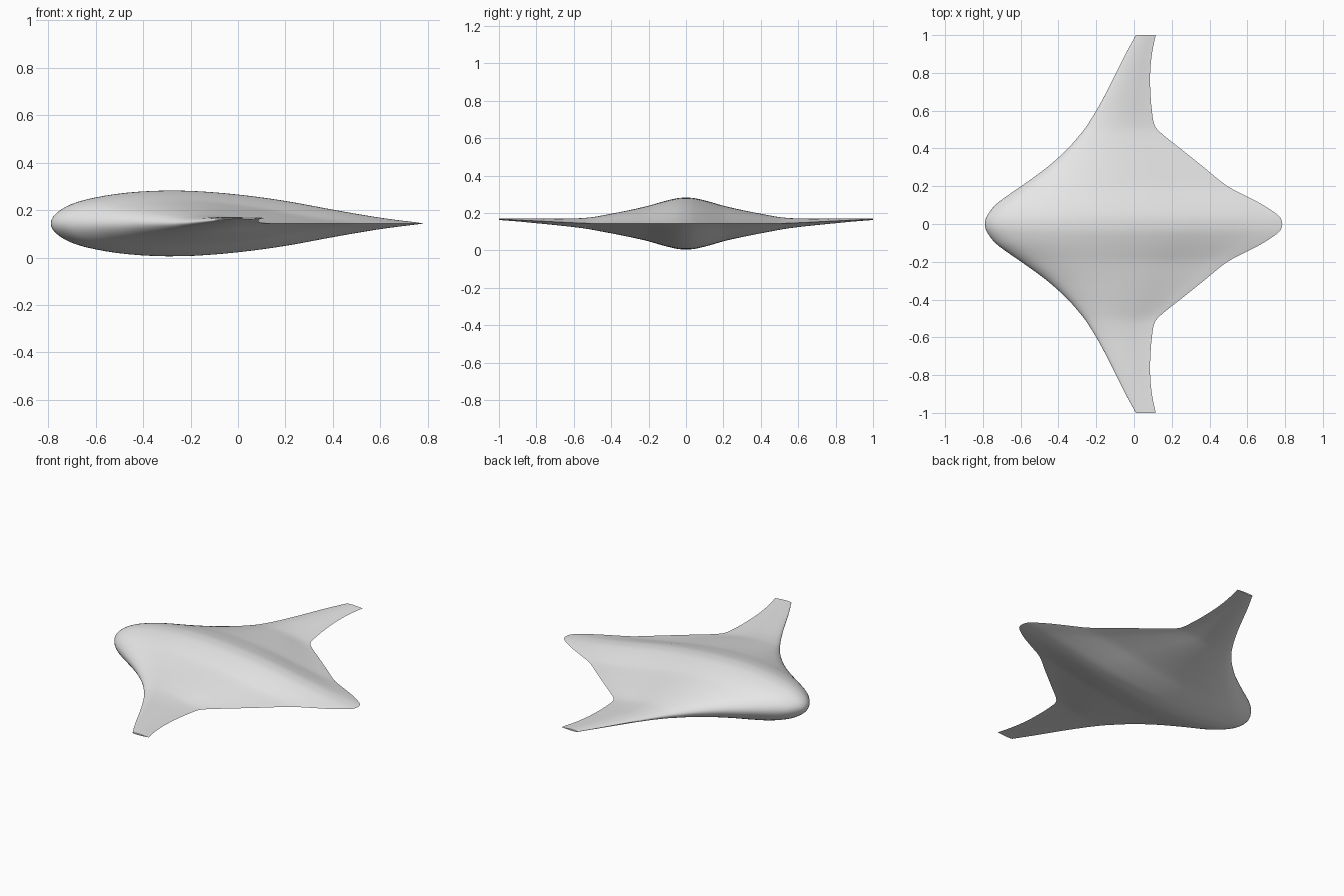
import bpy
import bmesh
import math

default_cube = bpy.data.objects.get("Cube")
if default_cube:
    bpy.data.objects.remove(default_cube, do_unlink=True)

# Half-span stations: span position, leading edge, trailing edge,
# height of the chord line, half thickness as a share of the chord
STATIONS = [
    (0, -.79, .785, .144, .088),
    (.04, -.78, .77, .144, .088),
    (.1, -.735, .685, .144, .087),
    (.15, -.67, .59, .144, .087),
    (.2, -.597, .495, .144, .087),
    (.3, -.46, .37, .144, .087),
    (.4, -.35, .245, .144, .088),
    (.48, -.28, .145, .144, .088),
    (.52, -.25, .11, .145, .086),
    (.6, -.2, .095, .148, .078),
    (.7, -.145, .087, .153, .074),
    (.8, -.095, .086, .158, .068),
    (.9, -.045, .095, .163, .055),
    (1, .01, .115, .167, .04),
]
# Mirrored row, so that the shape runs smoothly across the centre line
STATIONS.insert(0, (-STATIONS[1][0],) + STATIONS[1][1:])

# Aerofoil: chord position and half height divided by the root of that position
AEROFOIL = [(0, 2.55), (.05, 2.5), (.12, 2.28), (.2, 2.08), (.34, 1.715),
            (.5, 1.245), (.63, .857), (.755, .483), (.88, .19), (1, 0)]

SECTIONS_PER_SIDE = 60
POINTS_PER_SURFACE = 40


def slope(table, i, column):
    """Slope of one column at row i, from the neighbouring rows."""
    before = table[max(i - 1, 0)]
    after = table[min(i + 1, len(table) - 1)]
    return (after[column] - before[column]) / (after[0] - before[0])


def smooth_value(table, position, column):
    """Smooth curve through one column of a table."""
    i = 0
    while i < len(table) - 2 and table[i + 1][0] < position:
        i += 1
    start, end = table[i], table[i + 1]
    width = end[0] - start[0]
    t = (position - start[0]) / width
    ease = t * t * (3 - 2 * t)
    return (start[column] * (1 - ease) + end[column] * ease
            + width * slope(table, i, column) * t * (1 - t) ** 2
            - width * slope(table, i + 1, column) * t * t * (1 - t))


def half_height(u):
    return math.sqrt(u) * smooth_value(AEROFOIL, u, 1)


# Closed outline of the aerofoil, from trailing edge over the top and back below
outline = []
for k in range(2 * POINTS_PER_SURFACE):
    angle = math.pi * k / POINTS_PER_SURFACE
    u = (1 + math.cos(angle)) / 2
    side = 1 if k <= POINTS_PER_SURFACE else -1
    outline.append((u, side * half_height(u)))


def add_section(bm, y):
    """One ring of vertices at a span position."""
    lead, trail, height, share = (
        smooth_value(STATIONS, abs(y), column) for column in range(1, 5))
    chord = trail - lead
    return [bm.verts.new((lead + u * chord, y, height + h * share * chord))
            for u, h in outline]


# Blended body and wings, lofted from tip to tip
bm = bmesh.new()
rings = [add_section(bm, j / SECTIONS_PER_SIDE)
         for j in range(-SECTIONS_PER_SIDE, SECTIONS_PER_SIDE + 1)]
count = len(outline)
for near, far in zip(rings, rings[1:]):
    for k in range(count):
        n = (k + 1) % count
        bm.faces.new((near[k], near[n], far[n], far[k]))

# Flat wing tips
bm.faces.new(rings[0])
bm.faces.new(rings[-1])
bmesh.ops.recalc_face_normals(bm, faces=bm.faces)

mesh = bpy.data.meshes.new("blended_wing_body")
bm.to_mesh(mesh)
bm.free()
body = bpy.data.objects.new("blended_wing_body", mesh)
bpy.context.collection.objects.link(body)

# Single light grey skin
grey = bpy.data.materials.new("light_grey")
grey.use_nodes = True
colour = (.8, .8, .8, 1)
grey.diffuse_color = colour
for node in grey.node_tree.nodes:
    if node.type == "BSDF_PRINCIPLED":
        node.inputs["Base Color"].default_value = colour
mesh.materials.append(grey)

# Smooth skin with sharp trailing edge and tips
bpy.ops.object.select_all(action="DESELECT")
body.select_set(True)
bpy.context.view_layer.objects.active = body
bpy.ops.object.shade_smooth_by_angle(angle=math.radians(40))
